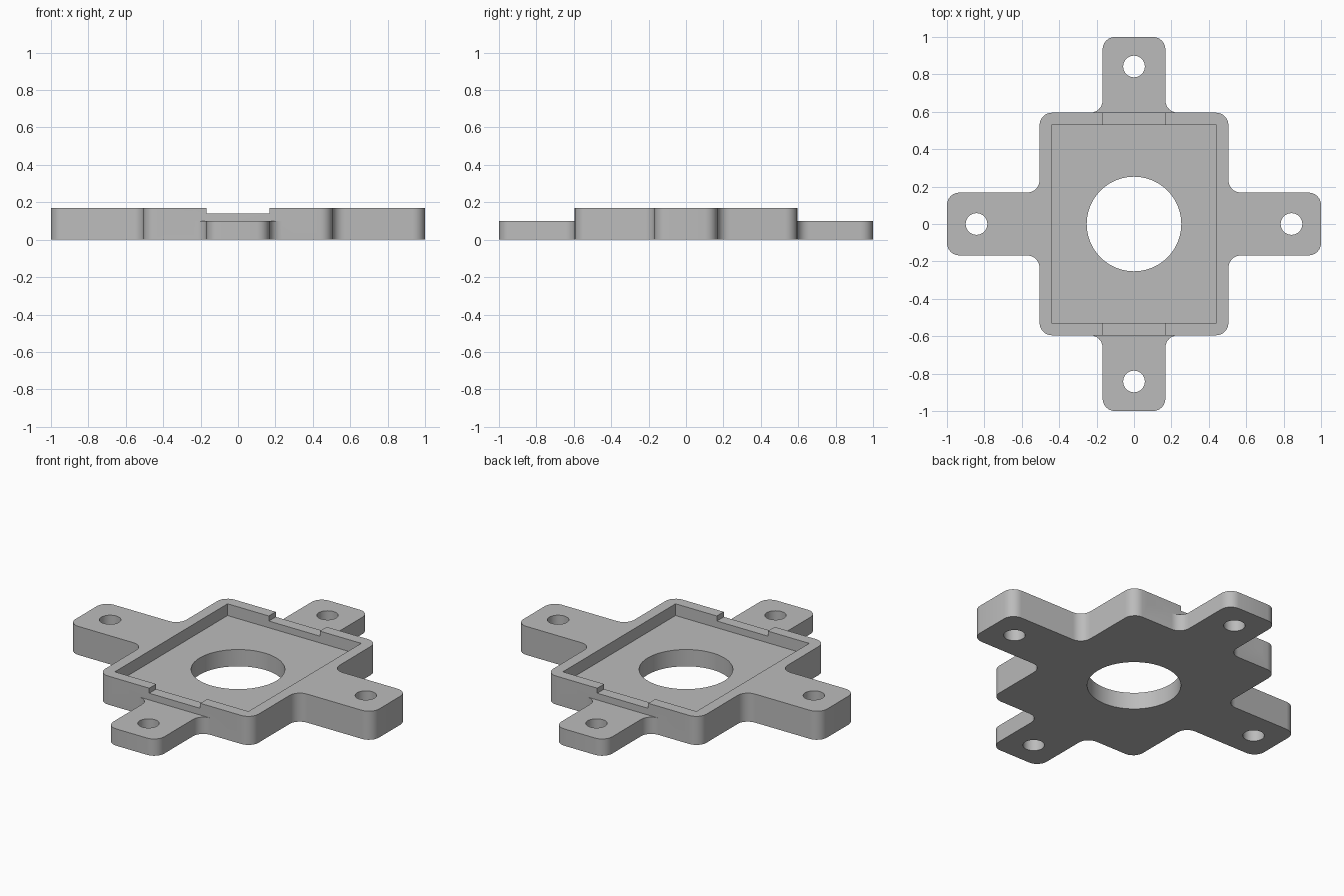
import bpy
import bmesh
import math
from mathutils import Matrix, Vector

cube = bpy.data.objects.get("Cube")
if cube:
    bpy.data.objects.remove(cube, do_unlink=True)

# Main dimensions
HEIGHT, FLOOR, NOTCH = 0.17, 0.10, 0.14
BODY_X, BODY_Y, ARM = 0.505, 0.595, 0.168
POCKET_X, POCKET_Y = 0.44, 0.53
RADIUS = 0.066
TALL = 0.4

grey = bpy.data.materials.new("mid_grey")
grey.use_nodes = True
colour = (0.5, 0.5, 0.5, 1)
grey.diffuse_color = colour
grey.node_tree.nodes["Principled BSDF"].inputs["Base Color"].default_value = colour


def add_object(name, bm):
    bmesh.ops.recalc_face_normals(bm, faces=bm.faces[:])
    mesh = bpy.data.meshes.new(name)
    bm.to_mesh(mesh)
    bm.free()
    mesh.materials.append(grey)
    obj = bpy.data.objects.new(name, mesh)
    bpy.context.collection.objects.link(obj)
    return obj


def box(name, low, high):
    low, high = Vector(low), Vector(high)
    bm = bmesh.new()
    place = Matrix.Translation((low + high) / 2) @ Matrix.Diagonal((*(high - low), 1))
    bmesh.ops.create_cube(bm, size=1, matrix=place)
    return add_object(name, bm)


def drill(name, x, y, radius, segments):
    bm = bmesh.new()
    bmesh.ops.create_cone(bm, cap_ends=True, segments=segments, radius1=radius,
                          radius2=radius, depth=TALL * 2,
                          matrix=Matrix.Translation((x, y, 0)))
    return add_object(name, bm)


# Cross-shaped plate: one quadrant of the outline, mirrored, with rounded corners
quadrant = [(1, ARM), (BODY_X, ARM), (BODY_X, BODY_Y), (ARM, BODY_Y), (ARM, 1)]
outline = []
for sx, sy in ((1, 1), (-1, 1), (-1, -1), (1, -1)):
    points = [(sx * x, sy * y) for x, y in quadrant]
    outline += points if sx == sy else points[::-1]

bm = bmesh.new()
base = bm.faces.new([bm.verts.new((x, y, 0)) for x, y in outline])
raised = bmesh.ops.extrude_face_region(bm, geom=[base], use_keep_orig=True)["geom"]
bmesh.ops.translate(bm, vec=(0, 0, HEIGHT),
                    verts=[g for g in raised if isinstance(g, bmesh.types.BMVert)])
bmesh.ops.recalc_face_normals(bm, faces=bm.faces[:])
upright = [e for e in bm.edges if abs(e.verts[0].co.z - e.verts[1].co.z) > FLOOR]
bmesh.ops.bevel(bm, geom=upright, offset=RADIUS, segments=6, profile=0.5, affect='EDGES')
for v in bm.verts:
    v.co = [round(c, 5) for c in v.co]
plate = add_object("mounting_plate", bm)

# Cutters: pocket, rim notches, lowered front and back arms, holes
cutters = [box("pocket_cutter", (-POCKET_X, -POCKET_Y, FLOOR), (POCKET_X, POCKET_Y, TALL)),
           box("notch_cutter", (-ARM, -0.7, NOTCH), (ARM, 0.7, TALL))]
for side in (-1, 1):
    ys = sorted((side * BODY_Y, side * 1.2))
    cutters.append(box("arm_step_cutter", (-0.4, ys[0], FLOOR), (0.4, ys[1], TALL)))
    cutters.append(drill("screw_hole_cutter", side * 0.842, 0, 0.058, 32))
    cutters.append(drill("screw_hole_cutter", 0, side * 0.842, 0.058, 32))
cutters.append(drill("centre_hole_cutter", 0, 0, 0.253, 48))

bpy.ops.object.select_all(action='DESELECT')
bpy.context.view_layer.objects.active = plate
plate.select_set(True)
for cutter in cutters:
    cutter.hide_render = True
    cut = plate.modifiers.new("cut", 'BOOLEAN')
    cut.operation = 'DIFFERENCE'
    cut.solver = 'EXACT'
    cut.object = cutter
    bpy.ops.object.modifier_apply(modifier=cut.name)
    bpy.data.objects.remove(cutter, do_unlink=True)

bpy.ops.object.shade_smooth_by_angle(angle=math.radians(30))
